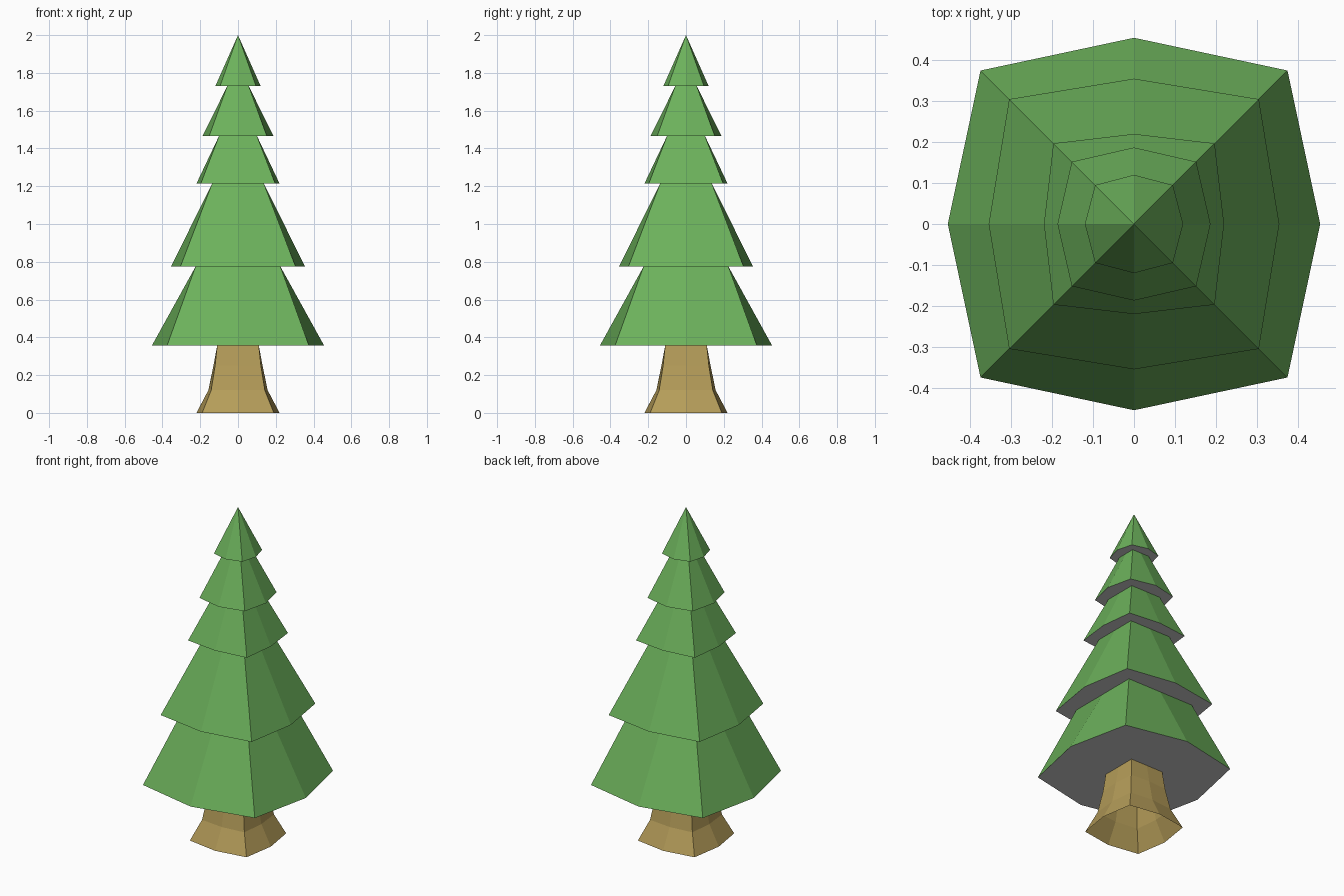
import bpy

if "Cube" in bpy.data.objects:
    bpy.data.objects.remove(bpy.data.objects["Cube"])


def material(name, color):
    mat = bpy.data.materials.new(name)
    mat.diffuse_color = (*color, 1)
    mat.use_nodes = True
    mat.node_tree.nodes["Principled BSDF"].inputs["Base Color"].default_value = mat.diffuse_color
    return mat


def section(c, m, z):
    """Eight points: square corners at c, edge midpoints at m."""
    return [(c, -c, z), (m, 0, z), (c, c, z), (0, m, z),
            (-c, c, z), (-m, 0, z), (-c, -c, z), (0, -m, z)]


def loft(name, sections, mat=None, apex=None):
    """Skin a stack of (corner, mid, z) sections, optionally ending in a point."""
    verts = [p for s in sections for p in section(*s)]
    faces = []
    for k in range(len(sections) - 1):
        a, b = 8 * k, 8 * k + 8
        for i in range(8):
            j = (i + 1) % 8
            faces.append((a + i, a + j, b + j, b + i))
    if apex is not None:
        a = len(verts) - 8
        verts.append((0, 0, apex))
        faces += [(a + i, a + (i + 1) % 8, a + 8) for i in range(8)]
    mesh = bpy.data.meshes.new(name)
    mesh.from_pydata(verts, [], faces)
    if mat:
        mesh.materials.append(mat)
    obj = bpy.data.objects.new(name, mesh)
    bpy.context.collection.objects.link(obj)
    return obj


green = material("needles", (0.15, 0.44, 0.105))
brown = material("bark", (0.46, 0.335, 0.1))

# Flared trunk, open at the bottom
loft("trunk", [(0.19, 0.22, 0), (0.142, 0.157, 0.12),
               (0.121, 0.13, 0.25), (0.11, 0.11, 0.358)], brown)

# Branch tiers: base corner, base mid, base height, half width of the square top
tiers = [(0.375, 0.455, 0.358, 0.225),
         (0.305, 0.355, 0.774, 0.137),
         (0.197, 0.22, 1.214, 0.1),
         (0.152, 0.187, 1.467, 0.057),
         (0.095, 0.12, 1.73, None)]
inner = 0.11
for n, (c, m, z, top) in enumerate(tiers, 1):
    # Grey flat underside from the part below out to the rim
    loft(f"underside_{n}", [(inner, inner, z), (c, m, z)])
    # Sloping branches
    if top is None:
        loft("tree_tip", [(c, m, z)], green, apex=2.0)
    else:
        loft(f"branch_tier_{n}", [(c, m, z), (top, top, tiers[n][2])], green)
        inner = top
